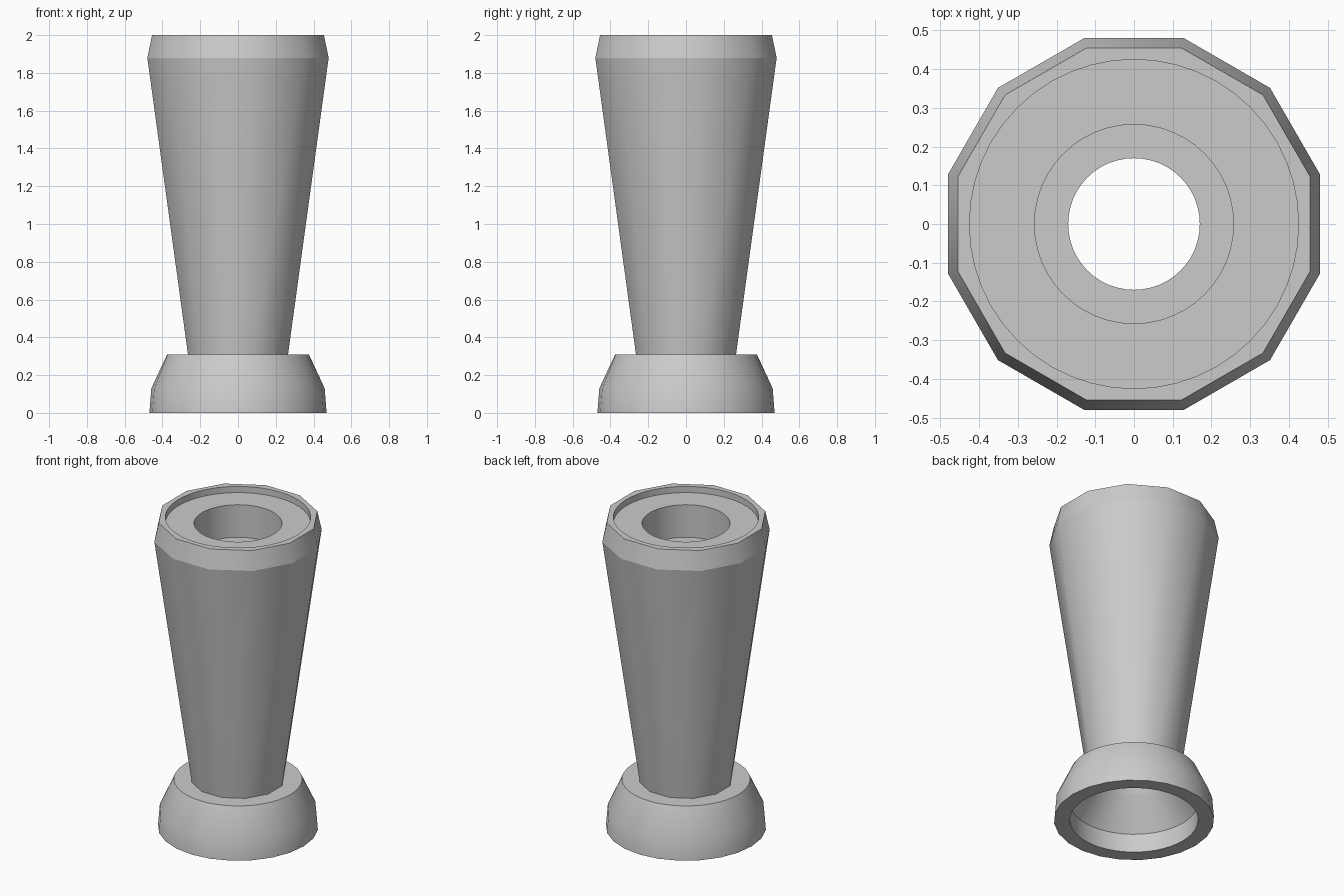
import bpy, bmesh, math

cube = bpy.data.objects.get("Cube")
if cube:
    bpy.data.objects.remove(cube, do_unlink=True)

grey = bpy.data.materials.new("plain_grey")
grey.use_nodes = True
colour = (0.6, 0.6, 0.6, 1)
grey.diffuse_color = colour
grey.node_tree.nodes["Principled BSDF"].inputs["Base Color"].default_value = colour

ROUND = 48


def add_ring(bm, sides, flat_radius, z):
    """Regular polygon with flats at the given distance, facing the axes."""
    radius = flat_radius / math.cos(math.pi / sides) if sides < ROUND else flat_radius
    start = math.radians(15) if sides % 12 == 0 else math.pi / sides
    return [bm.verts.new((radius * math.cos(start + math.tau * i / sides),
                          radius * math.sin(start + math.tau * i / sides), z))
            for i in range(sides)]


def join_rings(bm, a, b):
    """Skin two rings; the finer count is a multiple of the coarser one."""
    flip = len(a) > len(b)
    coarse, fine = (b, a) if flip else (a, b)
    step = len(fine) // len(coarse)
    for i in range(len(coarse)):
        arc = [fine[(i * step + k) % len(fine)] for k in range(step + 1)]
        face = bm.faces.new([coarse[i], coarse[(i + 1) % len(coarse)]] + arc[::-1])
        face.smooth = True


def turned_part(name, rings, sharp_angle):
    """Closed hollow solid from a loop of (sides, radius, height) rings."""
    bm = bmesh.new()
    loops = [add_ring(bm, *r) for r in rings]
    for a, b in zip(loops, loops[1:] + loops[:1]):
        join_rings(bm, a, b)
    bmesh.ops.recalc_face_normals(bm, faces=bm.faces)
    for e in bm.edges:
        e.smooth = e.calc_face_angle(0) < math.radians(sharp_angle)
    return bm, name


def finish(bm, name):
    mesh = bpy.data.meshes.new(name)
    bm.to_mesh(mesh)
    bm.free()
    mesh.materials.append(grey)
    obj = bpy.data.objects.new(name, mesh)
    bpy.context.collection.objects.link(obj)


# Tapered twelve-sided body with a chamfered rim, recess and stepped bore
body, label = turned_part("body", [
    (12, 0.265, 0.31), (12, 0.48, 1.88), (12, 0.455, 2.0),
    (ROUND, 0.425, 2.0), (ROUND, 0.425, 1.96), (ROUND, 0.257, 1.96),
    (ROUND, 0.257, 1.75), (ROUND, 0.17, 1.75), (ROUND, 0.17, 0.42),
    (ROUND, 0.24, 0.31)], 35)
# Crisp line where the taper meets the chamfer
for e in body.edges:
    if all(abs(v.co.z - 1.88) < 0.001 for v in e.verts):
        e.smooth = False
finish(body, label)

# Flared foot with a hollow underside
finish(*reversed(turned_part("foot", [
    (24, 0.465, 0), (24, 0.455, 0.13), (ROUND, 0.375, 0.31),
    (ROUND, 0.24, 0.31), (ROUND, 0.375, 0.12), (ROUND, 0.375, 0)], 35)[::-1]))
